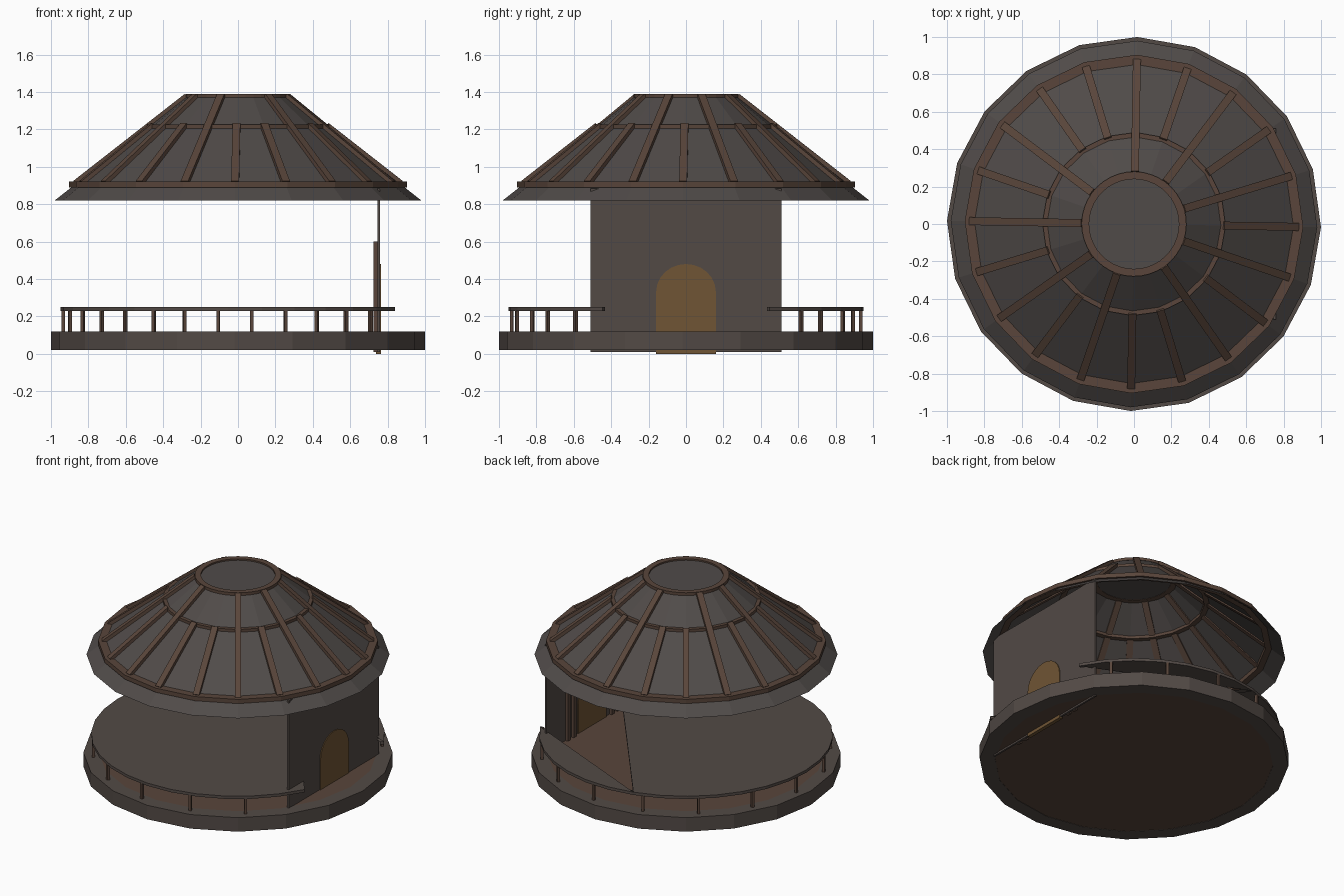
import bpy, bmesh
from math import sin, cos, radians, pi
from mathutils import Vector, Matrix

if "Cube" in bpy.data.objects:
    bpy.data.objects.remove(bpy.data.objects["Cube"])

def material(name, rgb):
    m = bpy.data.materials.new(name)
    m.diffuse_color = (*rgb, 1)
    m.use_nodes = True
    m.node_tree.nodes["Principled BSDF"].inputs["Base Color"].default_value = m.diffuse_color
    return m

STONE = material("stone", (0.085, 0.068, 0.06))
ROOF = material("roofing", (0.08, 0.07, 0.066))
WOOD = material("wood", (0.10, 0.06, 0.043))
GOLD = material("door_wood", (0.16, 0.09, 0.035))
ROT = radians(-1)      # slight turn of the 20-sided parts
N = 20

def finish(name, bm, mat, fix=True):
    if fix:
        bmesh.ops.recalc_face_normals(bm, faces=bm.faces[:])
    me = bpy.data.meshes.new(name)
    bm.to_mesh(me)
    bm.free()
    me.materials.append(mat)
    ob = bpy.data.objects.new(name, me)
    bpy.context.collection.objects.link(ob)
    return ob

def polar(r, a, z):
    return Vector((r * cos(a), r * sin(a), z))

def lathe(name, profile, mat, n=N, closed=True):
    """Revolve an (r, z) profile into n flat sides."""
    bm = bmesh.new()
    rows = [[bm.verts.new(polar(r, ROT + 2 * pi * i / n, z)) for i in range(n)]
            for r, z in profile]
    count = len(rows) if closed else len(rows) - 1
    for j in range(count):
        a, b = rows[j], rows[(j + 1) % len(rows)]
        for i in range(n):
            k = (i + 1) % n
            bm.faces.new((a[i], a[k], b[k], b[i]))
    return finish(name, bm, mat)

def ring(name, r0, r1, z0, z1, mat, n=N):
    return lathe(name, [(r0, z0), (r1, z0), (r1, z1), (r0, z1)], mat, n)

def disc(name, r, z0, z1, mat, n=N):
    bm = bmesh.new()
    bmesh.ops.create_cone(bm, cap_ends=True, segments=n, radius1=r, radius2=r, depth=z1 - z0,
                          matrix=Matrix.Translation((0, 0, (z0 + z1) / 2)) @ Matrix.Rotation(ROT, 4, 'Z'))
    return finish(name, bm, mat)

def add_box(bm, lo, hi):
    lo, hi = Vector(lo), Vector(hi)
    bmesh.ops.create_cube(bm, size=1, matrix=Matrix.Translation((lo + hi) / 2) @
                          Matrix.Diagonal((*(hi - lo), 1)))

def add_beam(bm, p, q, side, width, thick):
    x = (q - p).normalized()
    y = side.normalized()
    rot = Matrix((x, y, x.cross(y))).transposed().to_4x4()
    bmesh.ops.create_cube(bm, size=1, matrix=Matrix.Translation((p + q) / 2) @ rot @
                          Matrix.Diagonal(((q - p).length, width, thick, 1)))

# platform: stone rim with a wooden floor inside
ring("platform_rim", 0.9, 1.0, 0.02, 0.12, STONE)
disc("floor", 0.9, 0.022, 0.118, WOOD)

# conical roof shell, flat cap and the hoops around it
lathe("roof", [(0.98, 0.82), (0.27, 1.378)], ROOF, closed=False)
disc("roof_cap", 0.25, 1.372, 1.38, ROOF, 40)
ring("top_hoop", 0.24, 0.28, 1.37, 1.39, WOOD, 40)
ring("middle_hoop", 0.455, 0.49, 1.205, 1.225, WOOD)
ring("lower_hoop", 0.85, 0.905, 0.89, 0.92, WOOD)

# rafters: all run from lower to middle hoop, some carry on to the top
bm = bmesh.new()
for i in range(N):
    deg = -1 + 18 * i
    a = radians(deg)
    side = Vector((-sin(a), cos(a), 0))
    add_beam(bm, polar(0.872, a, 0.912), polar(0.475, a, 1.222), side, 0.042, 0.03)
    if deg in (89, 53, 17, 341, 305, 251, 215, 179, 143):
        add_beam(bm, polar(0.475, a, 1.222), polar(0.275, a, 1.378), side, 0.042, 0.03)
finish("rafters", bm, WOOD)

# railing slab: open ring whose faces span the inside, leaving a triangular gap at the entrance
bm = bmesh.new()
SEG, KINK = 28, 7
angles = [radians(28 + 304 * i / SEG) for i in range(SEG + 1)]
lo = [bm.verts.new(polar(0.95, a, 0.23)) for a in angles]
hi = [bm.verts.new(polar(0.95, a, 0.25)) for a in angles]
lo_in = [bm.verts.new(polar(0.925, a, 0.23)) for a in angles]
hi_in = [bm.verts.new(polar(0.925, a, 0.25)) for a in angles]
for i in range(SEG):
    bm.faces.new((lo[i], lo[i + 1], hi[i + 1], hi[i]))
    bm.faces.new((lo_in[i + 1], lo_in[i], hi_in[i], hi_in[i + 1]))
for e in (0, SEG):
    bm.faces.new((lo[e], hi[e], hi_in[e], lo_in[e]))
for part in (slice(0, KINK + 1), slice(KINK, SEG + 1)):
    bm.faces.new(hi[part])
    bm.faces.new(lo[part][::-1])
finish("railing", bm, STONE, fix=False)

# railing posts
bm = bmesh.new()
for i in range(13):
    a = radians(41 + 22.25 * i)
    add_beam(bm, polar(0.938, a, 0.11), polar(0.938, a, 0.232),
             Vector((-sin(a), cos(a), 0)), 0.018, 0.018)
finish("railing_posts", bm, WOOD)

# entrance wall
bm = bmesh.new()
add_box(bm, (0.745, -0.51, 0.01), (0.758, 0.51, 0.885))
finish("entrance_wall", bm, STONE)

# inner door posts, mirrored
bm = bmesh.new()
for s in (-1, 1):
    for y in (0.2, 0.265):
        ys = sorted((s * y, s * (y + 0.03)))
        add_box(bm, (0.725, ys[0], 0.01), (0.748, ys[1], 0.6))
finish("door_posts", bm, WOOD)

# arched door
bm = bmesh.new()
outline = [(-0.16, 0.0), (0.16, 0.0)]
outline += [(0.16 * cos(pi * i / 12), 0.33 + 0.15 * sin(pi * i / 12)) for i in range(13)]
face = bm.faces.new([bm.verts.new((0.738, y, z)) for y, z in outline])
ext = bmesh.ops.extrude_face_region(bm, geom=[face], use_keep_orig=True)
bmesh.ops.translate(bm, vec=(0.026, 0, 0),
                    verts=[v for v in ext["geom"] if isinstance(v, bmesh.types.BMVert)])
finish("door", bm, GOLD)
